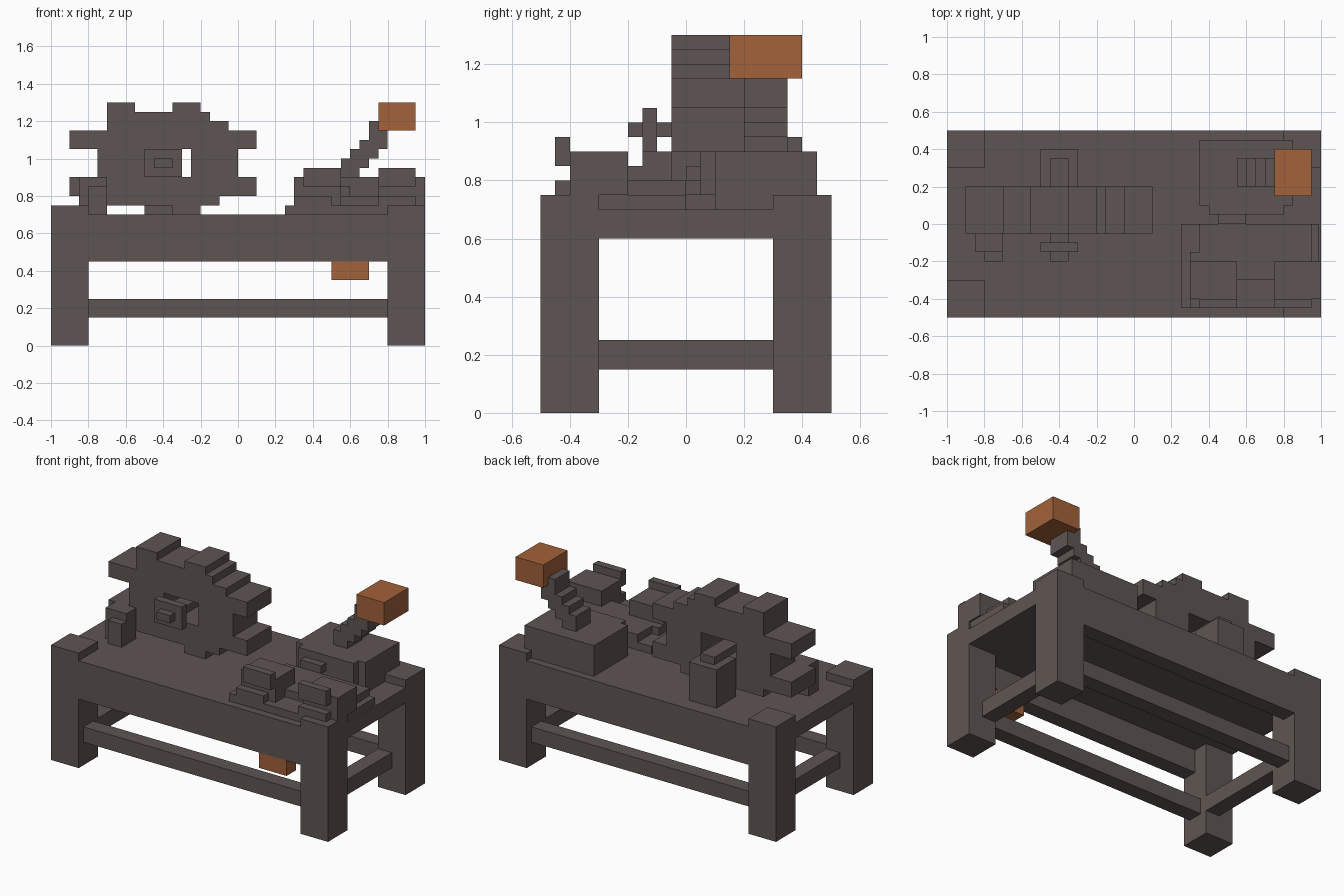
import bpy
import bmesh
from mathutils import Vector

if "Cube" in bpy.data.objects:
    bpy.data.objects.remove(bpy.data.objects["Cube"], do_unlink=True)


def material(name, colour):
    m = bpy.data.materials.new(name)
    m.use_nodes = True
    m.diffuse_color = (*colour, 1)
    m.node_tree.nodes["Principled BSDF"].inputs["Base Color"].default_value = (*colour, 1)
    return m


iron = material("dark iron", (0.112, 0.091, 0.085))
copper = material("copper orange", (0.36, 0.122, 0.042))


def blocks(name, boxes, mat=iron):
    """One object out of boxes given as (x range, y range, z range)."""
    bm = bmesh.new()
    for box in boxes:
        low = Vector([r[0] for r in box])
        high = Vector([r[1] for r in box])
        verts = bmesh.ops.create_cube(bm, size=1)["verts"]
        for v in verts:
            v.co = (low + high) / 2 + v.co * (high - low)
    mesh = bpy.data.meshes.new(name)
    bm.to_mesh(mesh)
    bm.free()
    mesh.materials.append(mat)
    obj = bpy.data.objects.new(name, mesh)
    bpy.context.collection.objects.link(obj)
    return obj


def span(side, a, b):
    """Range a..b on the positive or negative side."""
    return (a, b) if side > 0 else (-b, -a)


# Table: top, legs, aprons and stretchers
blocks("table_top", [((-1, 1), (-0.5, 0.5), (0.6, 0.7))])
for sy, depth in ((-1, "front"), (1, "back")):
    for sx, side in ((1, "left"), (-1, "right")):
        blocks(f"{depth}_{side}_leg",
               [(span(sx, 0.8, 1), span(sy, 0.3, 0.5), (0, 0.75))])
    blocks(f"{depth}_apron", [((-0.8, 0.8), span(sy, 0.4, 0.5), (0.45, 0.6))])
    blocks(f"{depth}_stretcher", [((-0.8, 0.8), span(sy, 0.35, 0.45), (0.15, 0.25))])
for sx, side in ((1, "left"), (-1, "right")):
    blocks(f"{side}_stretcher", [(span(sx, 0.8, 0.9), (-0.3, 0.3), (0.15, 0.25))])
blocks("hanging_block", [((0.5, 0.7), (-0.5, -0.4), (0.35, 0.45))], copper)

# Toothed wheel, built in rows that leave a hole in the middle
rows = [
    (-0.35, -0.2, 0.7, 0.75), (-0.7, -0.1, 0.75, 0.8), (-0.9, 0.1, 0.8, 0.9),
    (-0.75, -0.5, 0.9, 1.05), (-0.25, 0, 0.9, 1.05), (-0.9, 0.1, 1.05, 1.15),
    (-0.7, -0.05, 1.15, 1.2), (-0.7, -0.15, 1.2, 1.25),
    (-0.7, -0.55, 1.25, 1.3), (-0.35, -0.2, 1.25, 1.3),
]
blocks("toothed_wheel", [((x0, x1), (-0.05, 0.2), (z0, z1)) for x0, x1, z0, z1 in rows])
blocks("wheel_axle", [((-0.45, -0.35), (-0.2, 0.35), (0.95, 1))])
blocks("axle_collar", [((-0.5, -0.3), (-0.15, -0.1), (0.9, 1.05))])
blocks("axle_stand", [((-0.5, -0.3), (0.2, 0.4), (0.7, 0.95))])
blocks("wheel_switch_box", [
    ((-0.85, -0.7), (-0.15, -0.05), (0.7, 0.9)),
    ((-0.8, -0.7), (-0.2, -0.15), (0.7, 0.85)),
])

# Lever: housing, stepped arm and handle
blocks("lever_housing", [
    ((0.35, 0.85), (0.1, 0.45), (0.7, 0.9)),
    ((0.4, 0.8), (0.05, 0.1), (0.75, 0.9)),
    ((0.45, 0.6), (0, 0.05), (0.8, 0.85)),
])
arm = [((0.55 + 0.05 * i, 0.65 + 0.05 * i), (0.2, 0.35),
        (0.9 + 0.05 * i, 1 + 0.05 * i)) for i in range(3)]
arm.append(((0.7, 0.8), (0.2, 0.35), (1.05, 1.2)))
blocks("lever_arm", arm)
blocks("lever_handle", [((0.75, 0.95), (0.15, 0.4), (1.15, 1.3))], copper)

# Clamp: base, bed, two jaws with overhanging lips and front bars
blocks("clamp_base", [((0.25, 0.99), (-0.45, 0), (0.7, 0.75))])
blocks("clamp_bed", [
    ((0.35, 0.95), (-0.15, 0), (0.75, 0.8)),
    ((0.3, 0.95), (-0.3, -0.15), (0.75, 0.8)),
])
for side, jaw, lip, bar in (
    ("right", (0.3, 0.55), (0.35, 0.55), (0.3, 0.5)),
    ("left", (0.75, 1), (0.75, 0.95), (0.75, 0.95)),
):
    blocks(f"clamp_{side}_jaw", [(jaw, (-0.4, -0.2), (0.75, 0.9))])
    blocks(f"clamp_{side}_lip", [(lip, (-0.45, -0.4), (0.85, 0.95))])
    blocks(f"clamp_{side}_bar", [(bar, (-0.45, -0.4), (0.75, 0.8))])
